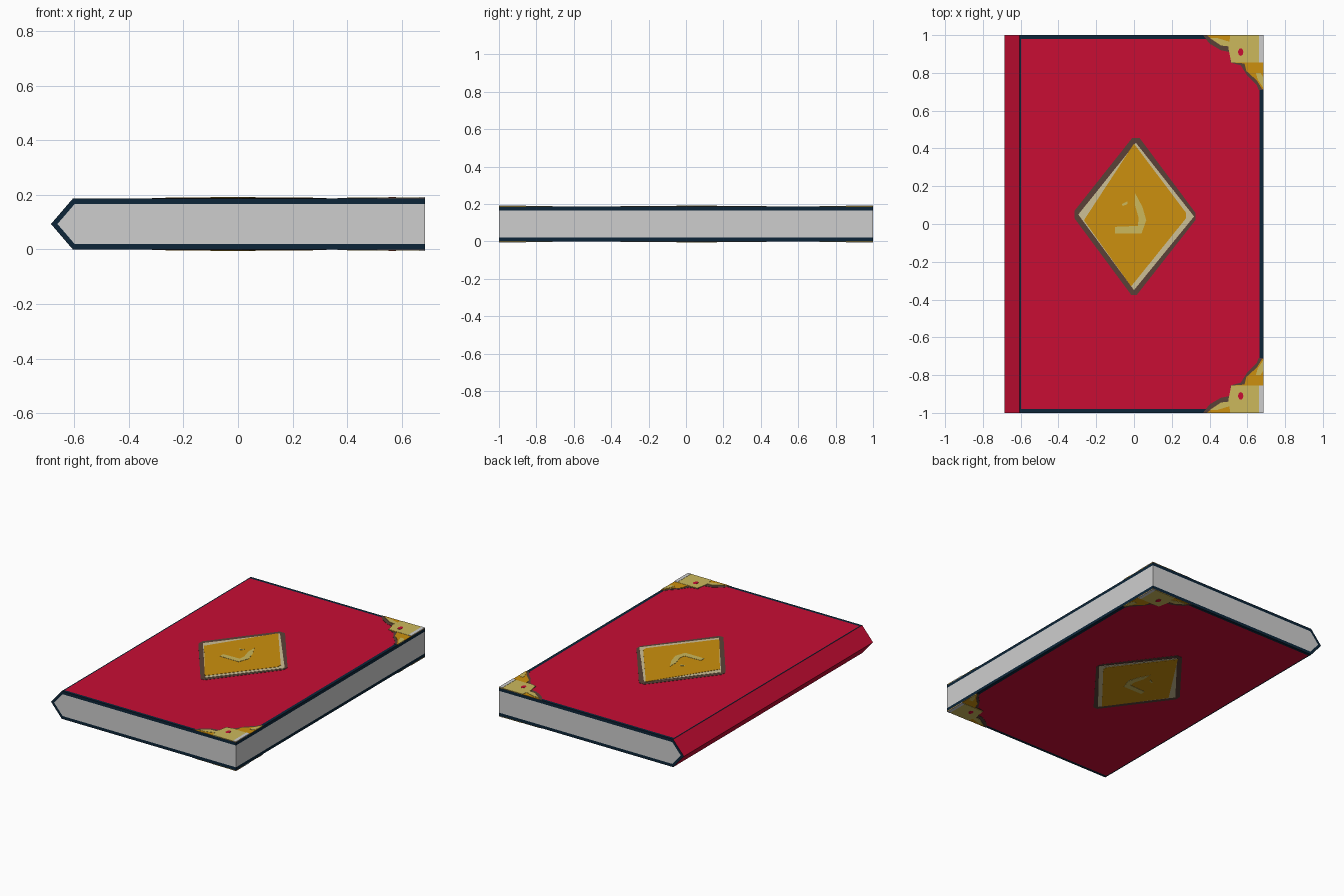
import bpy, bmesh, math
from mathutils import Vector

if "Cube" in bpy.data.objects:
    bpy.data.objects.remove(bpy.data.objects["Cube"])


def material(name, rgb):
    m = bpy.data.materials.new(name)
    lin = [((c / 255 + 0.055) / 1.055) ** 2.4 if c > 10 else c / 255 / 12.92 for c in rgb]
    m.diffuse_color = (*lin, 1)
    m.use_nodes = True
    m.node_tree.nodes["Principled BSDF"].inputs["Base Color"].default_value = m.diffuse_color
    return m


RED = material("crimson cover", (200, 13, 52))
NAVY = material("dark navy edge", (12, 37, 56))
PAGE = material("page grey", (206, 206, 206))
GOLD = material("gold", (204, 144, 14))
PALE = material("pale gold", (204, 184, 92))
BROWN = material("brown outline", (90, 65, 55))
CREAM = material("cream", (206, 192, 150))

H = 0.186          # book thickness
XR, XS, XT = 0.685, -0.605, -0.685   # fore edge, spine fold, spine tip
EDGE = 0.02        # cover board thickness
LAYER = 0.0015     # painted plate step


def finish(bm, name, mats):
    bmesh.ops.recalc_face_normals(bm, faces=bm.faces)
    me = bpy.data.meshes.new(name)
    bm.to_mesh(me)
    bm.free()
    for m in mats:
        me.materials.append(m)
    ob = bpy.data.objects.new(name, me)
    bpy.context.collection.objects.link(ob)
    return ob


def prism(bm, pts, vec):
    f = bm.faces.new([bm.verts.new(p) for p in pts])
    ext = bmesh.ops.extrude_face_region(bm, geom=[f], use_keep_orig=True)
    bmesh.ops.translate(bm, vec=vec, verts=[v for v in ext["geom"] if isinstance(v, bmesh.types.BMVert)])


# Book body: pointed-spine profile, cut along the colour borders
bm = bmesh.new()
profile = [(XT, H / 2), (XS, 0), (XR, 0), (XR, H), (XS, H)]
prism(bm, [(x, -1, z) for x, z in profile], (0, 2, 0))
bmesh.ops.recalc_face_normals(bm, faces=bm.faces)
slants = [Vector((-H / 2, 0, s * (XS - XT))).normalized() for s in (-1, 1)]
tip = Vector((XT, 0, H / 2))
SPINE = 0.018
cuts = [((0.664, 0, 0), (1, 0, 0)), ((-0.597, 0, 0), (1, 0, 0)),
        ((0, 0.98, 0), (0, 1, 0)), ((0, -0.98, 0), (0, 1, 0)),
        ((0, 0, EDGE), (0, 0, 1)), ((0, 0, H - EDGE), (0, 0, 1))]
cuts += [(tip - n * SPINE, n) for n in slants]
for co, no in cuts:
    bmesh.ops.bisect_plane(bm, geom=bm.verts[:] + bm.edges[:] + bm.faces[:],
                           plane_co=co, plane_no=no, dist=1e-5)
for f in bm.faces:
    c, n = f.calc_center_median(), f.normal
    if abs(n.z) > 0.9:        # front and back covers with dark rim and hinge line
        f.material_index = 1 if abs(c.y) > 0.98 or c.x > 0.664 or c.x < -0.597 else 0
    elif n.x < -0.3:          # spine
        f.material_index = 0
    else:                     # page block between dark boards
        near_spine = abs(n.y) > 0.9 and any((tip - c).dot(s) < SPINE for s in slants)
        board = c.z < EDGE or c.z > H - EDGE
        f.material_index = 1 if board or near_spine else 2
finish(bm, "book_body", [RED, NAVY, PAGE])


def plate(name, pts, layer, mat, mirror_y=False):
    """Thin painted plate on both covers, optionally repeated at -y."""
    bm = bmesh.new()
    for sy in ((1, -1) if mirror_y else (1,)):
        prism(bm, [(x, sy * y, H) for x, y in pts], (0, 0, LAYER * layer))
        prism(bm, [(x, sy * y, 0) for x, y in pts], (0, 0, -LAYER * layer))
    finish(bm, name, [mat])


# Diamond emblem
plate("diamond_outline", [(-0.01, 0.455), (0.03, 0.455), (0.325, 0.06), (0.325, 0.02),
                          (0.015, -0.375), (-0.015, -0.375), (-0.315, 0.03), (-0.315, 0.07)], 1, BROWN)
plate("diamond_border", [(0.01, 0.43), (0.318, 0.04), (0.0, -0.35), (-0.295, 0.05)], 2, CREAM)
plate("diamond_panel", [(0.0, 0.425), (0.275, 0.06), (0.275, 0.03), (-0.015, -0.33), (-0.265, 0.02)], 3, GOLD)

# Curved flourish in the diamond
path = [(0.0, 0.16), (0.025, 0.10), (0.05, 0.03), (0.04, -0.03), (-0.10, -0.03)]
inner = [(-0.10, -0.015), (0.02, -0.01), (0.025, 0.03), (0.005, 0.10)]
outer = [(0.005, 0.165), (0.045, 0.09), (0.065, 0.02), (0.04, -0.05), (-0.10, -0.05)]
plate("diamond_flourish", outer + inner, 4, PALE)
plate("diamond_fleck", [(-0.065, 0.105), (-0.035, 0.12), (-0.035, 0.105), (-0.06, 0.095)], 4, PALE)

# Corner guards
plate("corner_outline", [(0.365, 1), (0.40, 0.955), (0.46, 0.92), (0.51, 0.91), (0.51, 0.855),
                         (0.565, 0.84), (0.60, 0.785), (0.65, 0.735), (0.66, 0.71),
                         (XR, 0.71), (XR, 1)], 1, BROWN, True)
plate("corner_guard", [(0.385, 1), (0.43, 0.965), (0.52, 0.94), (0.52, 0.855), (0.585, 0.85),
                       (0.595, 0.81), (0.65, 0.76), (0.678, 0.715), (XR, 0.715), (XR, 1)], 2, GOLD, True)
plate("corner_square", [(0.51, 1), (0.50, 0.93), (0.515, 0.855), (0.665, 0.855), (0.665, 1)], 3, PALE, True)
plate("corner_tip_long", [(0.40, 0.985), (0.46, 0.945), (0.505, 0.94), (0.505, 0.965), (0.44, 0.985)], 3, PALE, True)
plate("corner_tip_side", [(XR, 0.72), (0.655, 0.765), (0.645, 0.80), (0.67, 0.80), (XR, 0.775)], 3, PALE, True)
plate("corner_edge", [(0.662, 0.855), (XR, 0.855), (XR, 1), (0.662, 1)], 4, PAGE, True)
dot = [(0.565 + 0.014 * math.cos(a * math.tau / 12), 0.91 + 0.02 * math.sin(a * math.tau / 12)) for a in range(12)]
plate("corner_dot", dot, 4, RED, True)
